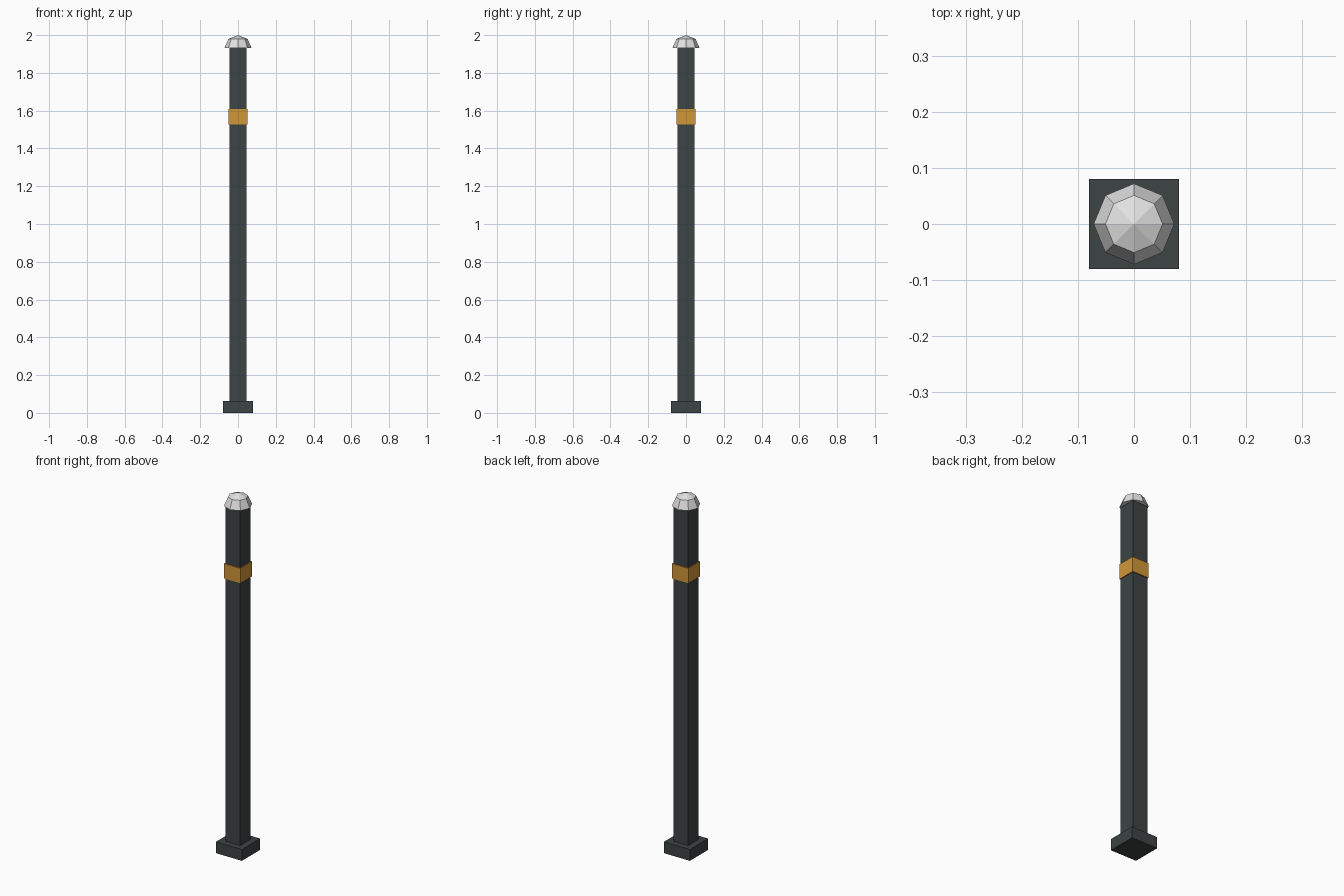
import bpy
import bmesh
from math import pi

if "Cube" in bpy.data.objects:
    bpy.data.objects.remove(bpy.data.objects["Cube"])


def make_material(name, rgb):
    mat = bpy.data.materials.new(name)
    mat.use_nodes = True
    color = (*rgb, 1.0)
    mat.diffuse_color = color
    mat.node_tree.nodes["Principled BSDF"].inputs["Base Color"].default_value = color
    return mat


def finish(name, bm, mat):
    bmesh.ops.recalc_face_normals(bm, faces=bm.faces)
    mesh = bpy.data.meshes.new(name)
    bm.to_mesh(mesh)
    bm.free()
    mesh.materials.append(mat)
    obj = bpy.data.objects.new(name, mesh)
    bpy.context.collection.objects.link(obj)
    return obj


def square_block(name, half, bottom, top, mat):
    bm = bmesh.new()
    bmesh.ops.create_cube(bm, size=1)
    bmesh.ops.scale(bm, vec=(2 * half, 2 * half, top - bottom), verts=bm.verts)
    bmesh.ops.translate(bm, vec=(0, 0, (bottom + top) / 2), verts=bm.verts)
    return finish(name, bm, mat)


def domed_cap(name, radius, bottom, top, mat):
    # Upper half of an eight-sided sphere, closed underneath
    bm = bmesh.new()
    bmesh.ops.create_uvsphere(bm, u_segments=8, v_segments=4, radius=1)
    below = [v for v in bm.verts if v.co.z < -0.1]
    bmesh.ops.delete(bm, geom=below, context="VERTS")
    rim = [e for e in bm.edges if e.is_boundary]
    bmesh.ops.contextual_create(bm, geom=rim)
    bmesh.ops.scale(bm, vec=(radius, radius, top - bottom), verts=bm.verts)
    bmesh.ops.translate(bm, vec=(0, 0, bottom), verts=bm.verts)
    return finish(name, bm, mat)


dark = make_material("dark grey metal", (0.047, 0.056, 0.056))
amber = make_material("amber reflector", (0.63, 0.31, 0.04))
white = make_material("pale cap", (0.76, 0.76, 0.76))

# Foot, shaft, reflective band and faceted cap
square_block("foot", 0.08, 0.0, 0.063, dark)
square_block("post", 0.046, 0.06, 1.932, dark)
square_block("band", 0.051, 1.527, 1.61, amber)
domed_cap("cap", 0.072, 1.931, 2.0, white)
